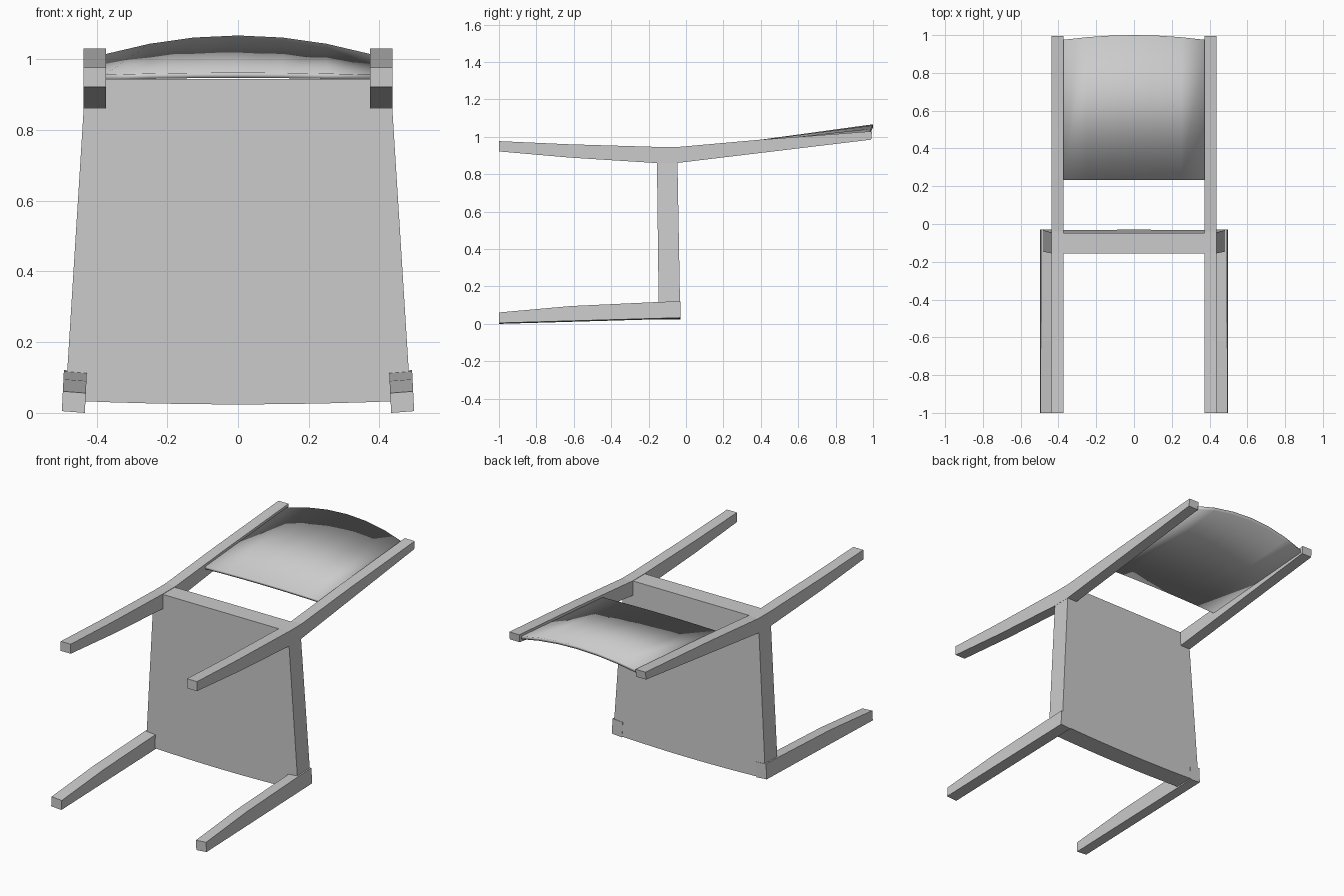
import bpy, bmesh

cube = bpy.data.objects.get("Cube")
if cube:
    bpy.data.objects.remove(cube, do_unlink=True)

grey = bpy.data.materials.new("plain_grey")
grey.use_nodes = True
colour = (0.6, 0.6, 0.6, 1)
grey.diffuse_color = colour
grey.node_tree.nodes["Principled BSDF"].inputs["Base Color"].default_value = colour


def loft(name, side_a, side_b, smooth=False):
    """Solid between two matching closed outlines."""
    bm = bmesh.new()
    a = [bm.verts.new(p) for p in side_a]
    b = [bm.verts.new(p) for p in side_b]
    n = len(a)
    for i in range(n):
        j = (i + 1) % n
        bm.faces.new((a[i], a[j], b[j], b[i]))
    bm.faces.new(a)
    bm.faces.new(b[::-1])
    bmesh.ops.recalc_face_normals(bm, faces=bm.faces)
    return finish(name, bm, smooth)


def finish(name, bm, smooth=False):
    for face in bm.faces:
        face.smooth = smooth
    mesh = bpy.data.meshes.new(name)
    bm.to_mesh(mesh)
    bm.free()
    mesh.materials.append(grey)
    obj = bpy.data.objects.new(name, mesh)
    bpy.context.collection.objects.link(obj)
    return obj


# Side outlines (y, z) of the posts and legs
post = [(-1, 0.922), (-0.62, 0.889), (-0.16, 0.86), (-0.05, 0.86), (0.99, 0.985),
        (0.995, 1.03), (0.4, 0.985), (-0.04, 0.946), (-0.15, 0.946), (-0.62, 0.96), (-1, 0.977)]
leg = [(-1, 0), (-0.03, 0.028), (-0.03, 0.116), (-0.15, 0.112), (-0.62, 0.09), (-1, 0.056)]

for side, label in ((1, "left"), (-1, "right")):
    # Rear post, running from floor end to the top of the backrest
    loft(label + "_rear_post",
         [(side * 0.373, y, z) for y, z in post],
         [(side * 0.437, y, z) for y, z in post])
    # Front leg, leaning with the tapered seat side
    loft(label + "_front_leg",
         [(side * (0.433 - 0.05 * z), y, z) for y, z in leg],
         [(side * (0.498 - 0.05 * z), y, z + 0.005) for y, z in leg])

# Seat slab: tapered, with a gently bowed front edge
outline = [(0.431, 0.944), (-0.431, 0.944)]
for i in range(9):
    t = i / 4 - 1
    outline.append((t * 0.488, 0.024 + 0.011 * t * t))


def seat_side(base, slope):
    return [(x, base - slope * z, z) for x, z in outline]


loft("seat", seat_side(-0.030, 0.018), seat_side(-0.145, 0.012))

# Backrest: thin curved panel, straight at its lower edge and bowed at its upper edge
bm = bmesh.new()
rows = []
segments = 6
for i in range(segments + 1):
    t = 2 * i / segments - 1
    bow = 1 - t * t
    x = 0.376 * t
    low_z = 0.956 + 0.006 * bow
    high_y, high_z = 0.975 + 0.025 * bow, 1.014 + 0.053 * bow
    rows.append([bm.verts.new(p) for p in (
        (x, 0.232, low_z), (x, high_y, high_z),
        (x, high_y - 0.001, high_z - 0.018), (x, 0.234, low_z - 0.015))])
for a, b in zip(rows, rows[1:]):
    for k in range(4):
        m = (k + 1) % 4
        bm.faces.new((a[k], a[m], b[m], b[k]))
bm.faces.new(rows[0])
bm.faces.new(rows[-1][::-1])
bmesh.ops.recalc_face_normals(bm, faces=bm.faces)
finish("backrest", bm, smooth=True)
